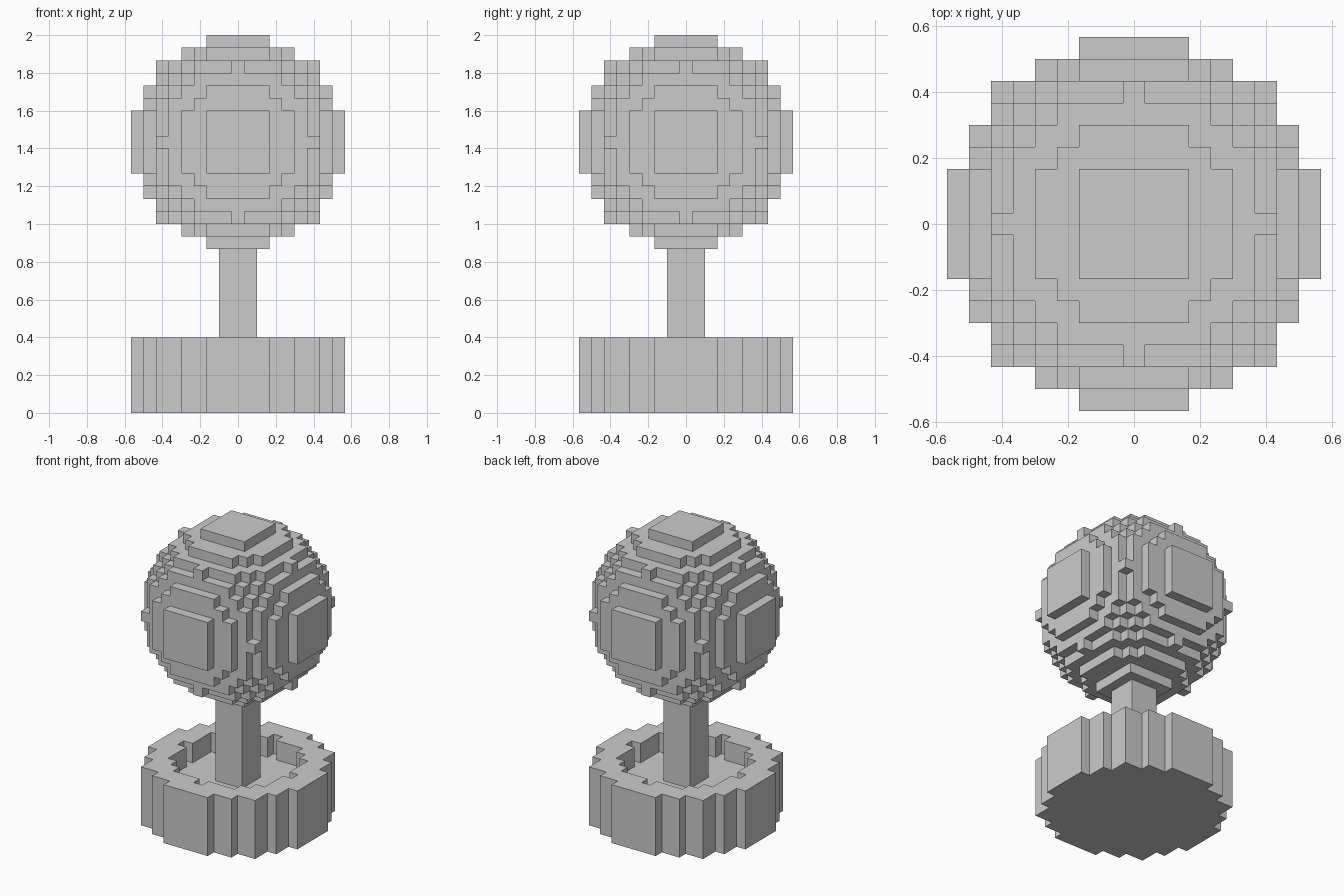
import bpy
import bmesh
from mathutils import Vector

if "Cube" in bpy.data.objects:
    bpy.data.objects.remove(bpy.data.objects["Cube"])

U = 2 / 30  # edge length of one block; the model is 30 blocks tall


def block_part(name, cells):
    """Outer skin of a set of unit blocks; (i, j) centred on the axis, k counted up from the ground."""
    cells = set(cells)
    bm = bmesh.new()
    verts = {}

    def vert(p):
        key = tuple(round(c * 2) for c in p)
        if key not in verts:
            verts[key] = bm.verts.new(p * U)
        return verts[key]

    for cell in cells:
        centre = Vector(cell) + Vector((0, 0, 0.5))
        for axis in range(3):
            for sign in (1, -1):
                n = Vector((0, 0, 0))
                n[axis] = sign
                if tuple(int(c + d) for c, d in zip(cell, n)) in cells:
                    continue
                a = Vector((0, 0, 0))
                a[(axis + 1) % 3] = 1
                b = n.cross(a)
                bm.faces.new([vert(centre + (n + a * s + b * t) / 2)
                              for s, t in ((-1, -1), (1, -1), (1, 1), (-1, 1))])
    mesh = bpy.data.meshes.new(name)
    bm.to_mesh(mesh)
    bm.free()
    obj = bpy.data.objects.new(name, mesh)
    bpy.context.collection.objects.link(obj)
    return obj


R = range(-8, 9)
OUTER = 8.5 ** 2
INNER = 6 ** 2

# Round pot, filled with soil up to two blocks below the rim
block_part("pot", [(i, j, k) for i in R for j in R for k in range(6)
                   if i * i + j * j <= OUTER and (k < 4 or i * i + j * j > INNER)])

# Square trunk from the soil to the foliage
bpy.ops.mesh.primitive_cube_add(size=1, location=(0, 0, 8.5 * U))
trunk = bpy.context.object
trunk.name = "trunk"
trunk.scale = (3 * U, 3 * U, 9 * U)

# Blocky ball of foliage
block_part("foliage_ball", [(i, j, k + 21) for i in R for j in R for k in R
                            if i * i + j * j + k * k <= OUTER])
